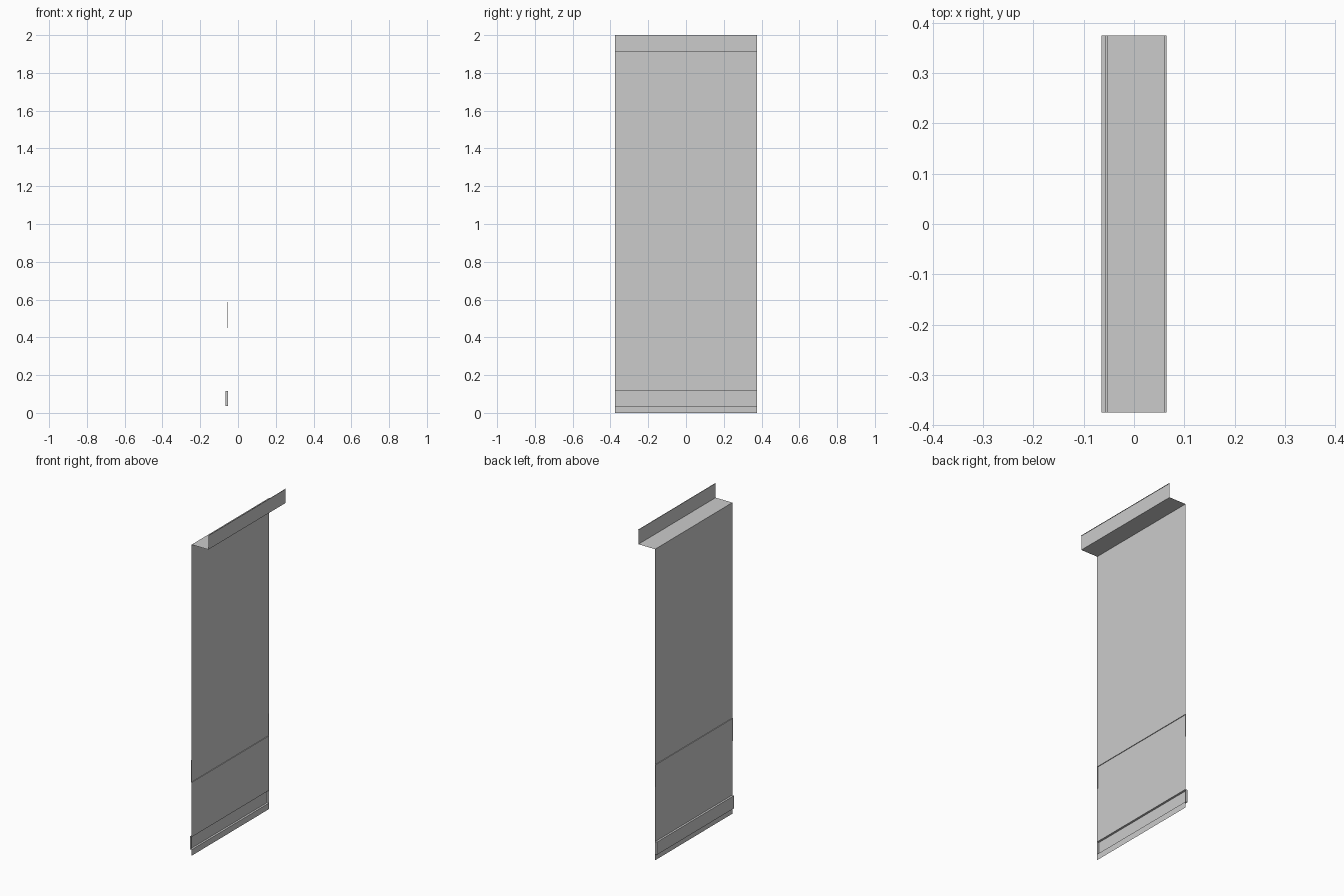
import bpy, bmesh

if "Cube" in bpy.data.objects:
    bpy.data.objects.remove(bpy.data.objects["Cube"])

HALF = 0.375      # half the panel width along y
X = -0.0525       # plane of the main sheet


def sheet(name, profile, caps=()):
    """Extrude an (x, z) profile along y; caps are index runs closed at both ends."""
    bm = bmesh.new()
    ends = [[bm.verts.new((x, y, z)) for x, z in profile] for y in (-HALF, HALF)]
    a, b = ends
    for i in range(len(profile) - 1):
        bm.faces.new((a[i], b[i], b[i + 1], a[i + 1]))
    for start in caps:
        for side in ends:
            bm.faces.new(side[start:start + 4])
    bmesh.ops.recalc_face_normals(bm, faces=bm.faces)
    mesh = bpy.data.meshes.new(name)
    bm.to_mesh(mesh)
    bm.free()
    obj = bpy.data.objects.new(name, mesh)
    bpy.context.collection.objects.link(obj)
    return obj


def channel(depth, z0, z1):
    """Square channel pressed out of the sheet towards -x."""
    return [(X, z0), (X - depth, z0), (X - depth, z1), (X, z1)]


# One folded sheet: deep lower channel, shallow middle channel, top ledge and lip
profile = [(X, 0.0)]
profile += channel(0.0125, 0.037, 0.115)
profile += channel(0.0042, 0.45, 0.588)
profile += [(X, 1.912), (0.061, 1.912), (0.061, 2.0), (0.065, 2.0)]
sheet("folded_panel", profile, caps=(1, 5))
